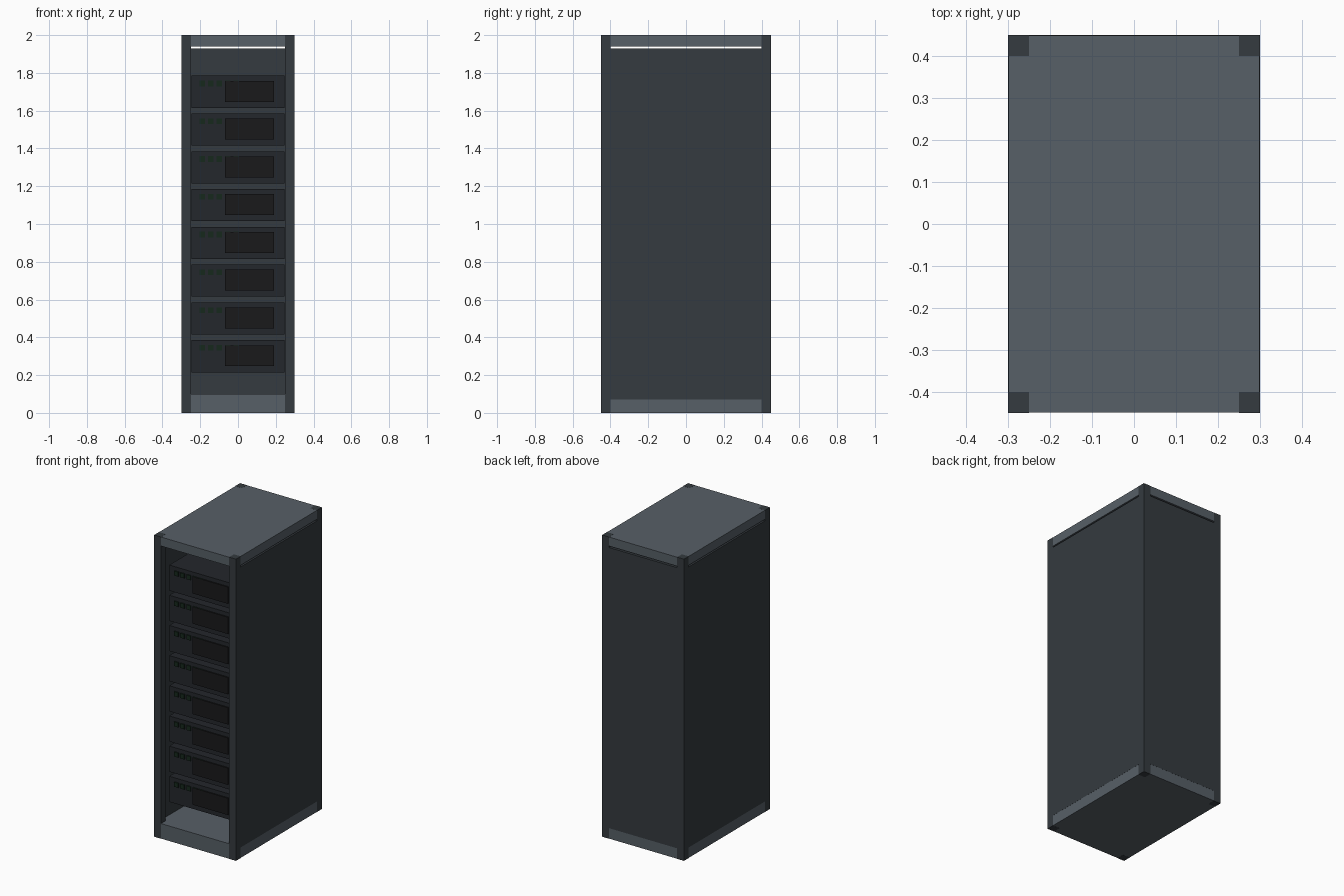
import bpy

if "Cube" in bpy.data.objects:
    bpy.data.objects.remove(bpy.data.objects["Cube"])


def material(name, rgb):
    m = bpy.data.materials.new(name)
    m.diffuse_color = (*rgb, 1.0)
    m.use_nodes = True
    m.node_tree.nodes["Principled BSDF"].inputs["Base Color"].default_value = m.diffuse_color
    return m


frame_mat = material("dark_steel", (0.035, 0.043, 0.05))
plate_mat = material("grey_steel", (0.095, 0.115, 0.135))
server_mat = material("server_casing", (0.017, 0.02, 0.025))
screen_mat = material("black_panel", (0.01, 0.01, 0.011))
light_mat = material("dark_green", (0.008, 0.022, 0.012))


def box(name, x, y, z, mat):
    """Box from (min, max) ranges on each axis."""
    bpy.ops.mesh.primitive_cube_add(
        size=1, location=[(a + b) / 2 for a, b in (x, y, z)])
    ob = bpy.context.object
    ob.name = name
    ob.scale = [b - a for a, b in (x, y, z)]
    bpy.ops.object.transform_apply(location=False, rotation=False, scale=True)
    ob.data.materials.append(mat)
    return ob


W, D, H = 0.30, 0.45, 2.0   # half width, half depth, height
POST = 0.05
E = 0.0006                  # tiny inset so the posts and panels stay on top

# Base and roof plates
for name, z in (("base_plate", (E, 0.10)), ("roof_plate", (1.94, H - E))):
    box(name, (-W + E, W - E), (-D + E, D - E), z, plate_mat)

# Corner posts
for sx in (-1, 1):
    for sy in (-1, 1):
        box("corner_post", sorted((sx * W, sx * (W - POST))),
            sorted((sy * D, sy * (D - POST))), (0, H), frame_mat)

# Side and back panels, stopping short of the roof
for s in (-1, 1):
    box("side_panel", sorted((s * W, s * (W - 0.02))),
        (-D + POST, D - POST), (0.07, 1.93), frame_mat)
box("back_panel", (-W + POST, W - POST), (D - 0.02, D), (0.07, 1.93), frame_mat)

# Server units with a black front panel and a row of indicator lights
FRONT = -0.37
for i in range(8):
    z = 0.3 + 0.2 * i
    box("server_unit", (-0.245, 0.245), (FRONT, 0.38),
        (z - 0.085, z + 0.085), server_mat)
    box("server_front_panel", (-0.07, 0.19), (FRONT - 0.008, FRONT + 0.005),
        (z - 0.053, z + 0.058), screen_mat)
    for k in range(5):
        x = -0.19 + 0.045 * k
        box("indicator_light", (x - 0.015, x + 0.015),
            (FRONT - 0.0075, FRONT + 0.005), (z + 0.029, z + 0.059), light_mat)
